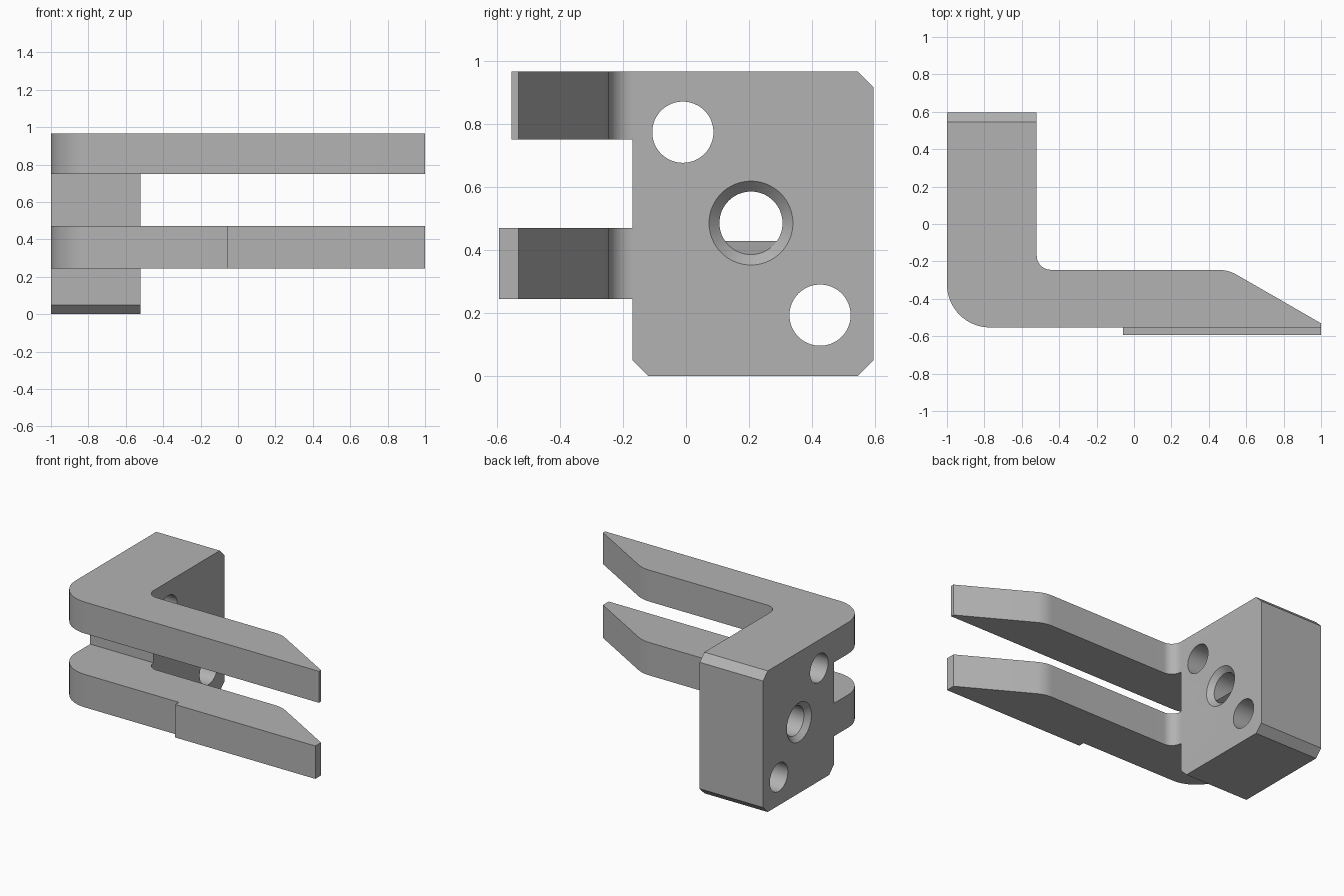
import bpy, bmesh
from math import pi, radians, sin, cos
from mathutils import Vector, Matrix

cube = bpy.data.objects.get("Cube")
if cube:
    bpy.data.objects.remove(cube, do_unlink=True)

HEIGHT, BACK, FRONT, WALL = 0.965, 0.595, -0.553, -0.169
INNER_X, INNER_Y = -0.52, -0.245

grey = bpy.data.materials.new("plain grey")
grey.use_nodes = True
grey.diffuse_color = (0.45, 0.45, 0.45, 1)
grey.node_tree.nodes["Principled BSDF"].inputs["Base Color"].default_value = grey.diffuse_color


def prism(name, points, depth):
    """Extrude a closed 3D polygon along the depth vector."""
    bm = bmesh.new()
    face = bm.faces.new([bm.verts.new(p) for p in points])
    top = bmesh.ops.extrude_face_region(bm, geom=[face])["geom"]
    bmesh.ops.translate(bm, vec=depth, verts=[v for v in top if isinstance(v, bmesh.types.BMVert)])
    bmesh.ops.recalc_face_normals(bm, faces=bm.faces)
    mesh = bpy.data.meshes.new(name)
    bm.to_mesh(mesh)
    bm.free()
    mesh.materials.append(grey)
    obj = bpy.data.objects.new(name, mesh)
    bpy.context.collection.objects.link(obj)
    return obj


def side_prism(name, yz, x0=-1.2, x1=1.2):
    return prism(name, [(x0, y, z) for y, z in yz], Vector((x1 - x0, 0, 0)))


def arc(cx, cy, r, start, end, steps=12):
    angles = [radians(start + (end - start) * i / steps) for i in range(steps + 1)]
    return [(cx + r * cos(a), cy + r * sin(a)) for a in angles]


def hole(name, y, z, r1, r2, x, length):
    """Round cutter along x, centred on x."""
    bm = bmesh.new()
    place = Matrix.Translation((x, y, z)) @ Matrix.Rotation(pi / 2, 4, 'Y')
    bmesh.ops.create_cone(bm, cap_ends=True, segments=64, radius1=r1, radius2=r2,
                          depth=length, matrix=place)
    mesh = bpy.data.meshes.new(name)
    bm.to_mesh(mesh)
    bm.free()
    mesh.materials.append(grey)
    obj = bpy.data.objects.new(name, mesh)
    bpy.context.collection.objects.link(obj)
    return obj


def combine(target, tool, operation):
    tool.hide_render = True
    mod = target.modifiers.new(tool.name, 'BOOLEAN')
    mod.object, mod.operation, mod.solver = tool, operation, 'EXACT'
    bpy.context.view_layer.objects.active = target
    bpy.ops.object.modifier_apply(modifier=mod.name)
    bpy.data.objects.remove(tool, do_unlink=True)


# L-shaped plan: rounded outer corner, tapered finger tip, inner fillet
plan = [(-1, BACK)]
plan += arc(-0.77, FRONT + 0.23, 0.23, 180, 270, 16)
plan += [(1, FRONT), (1, -0.531)]
plan += arc(0.45, INNER_Y - 0.2, 0.2, 60, 90, 8)
plan += arc(INNER_X + 0.076, INNER_Y + 0.076, 0.076, 270, 180)
plan += [(INNER_X, BACK)]
bracket = prism("two_finger_bracket", [(x, y, 0) for x, y in plan], Vector((0, 0, HEIGHT)))

# Gap between the fingers, and the space below them with the front chamfer
combine(bracket, side_prism("finger_gap", [(-1, 0.47), (WALL, 0.47), (WALL, 0.75), (-1, 0.75)]),
        'DIFFERENCE')
combine(bracket, side_prism("lower_space", [(-1, 0.245), (WALL, 0.245), (WALL, 0.05),
                                            (WALL + 0.1, -0.05), (-1, -0.05)]), 'DIFFERENCE')

# Chamfers on the two back edges
for name, z, up in (("top_chamfer", HEIGHT, 1), ("bottom_chamfer", 0, -1)):
    points = [(BACK + 0.05, z - 0.1 * up), (BACK + 0.05, z + 0.05 * up), (BACK - 0.1, z + 0.05 * up)]
    combine(bracket, side_prism(name, points), 'DIFFERENCE')

# Two plain holes and a central hole countersunk on both sides
middle = (INNER_X - 1) / 2
for name, y, z, r in (("upper_hole", -0.01, 0.773, 0.097), ("lower_hole", 0.425, 0.193, 0.097),
                      ("centre_hole", 0.206, 0.485, 0.1)):
    combine(bracket, hole(name, y, z, r, r, middle, 0.7), 'DIFFERENCE')
for name, x, r1, r2 in (("right_countersink", -1, 0.166, 0.1), ("left_countersink", INNER_X, 0.1, 0.166)):
    combine(bracket, hole(name, 0.206, 0.485, r1, r2, x, 0.066), 'DIFFERENCE')

# Raised pad on the front of the lower finger
pad = side_prism("front_pad", [(-0.593, 0.245), (-0.54, 0.245), (-0.54, 0.47), (-0.593, 0.47)], -0.06, 1)
combine(bracket, pad, 'UNION')

bpy.ops.object.select_all(action='DESELECT')
bracket.select_set(True)
bpy.context.view_layer.objects.active = bracket
bpy.ops.object.shade_smooth_by_angle(angle=radians(25))
